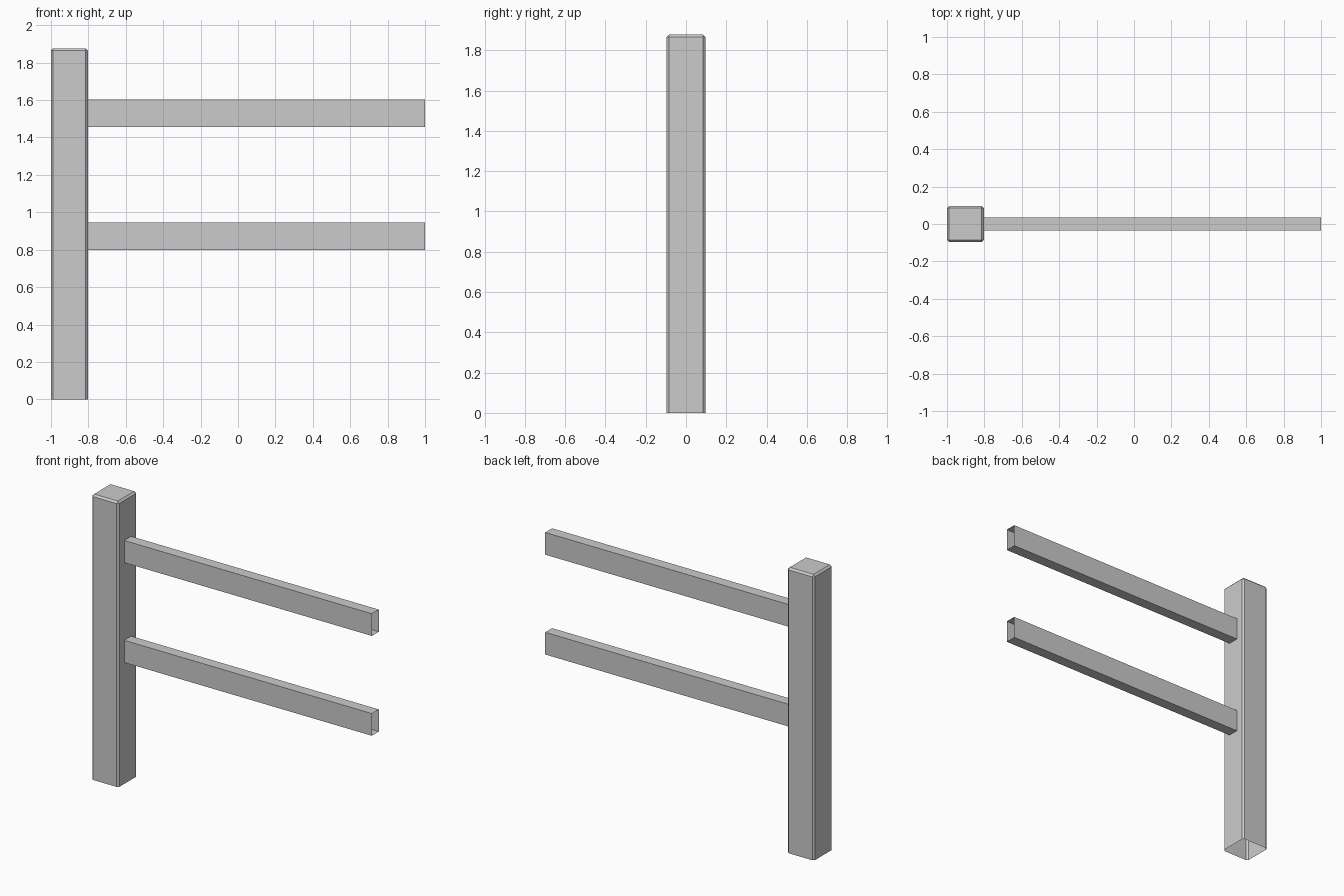
import bpy, bmesh
from mathutils import Vector

if "Cube" in bpy.data.objects:
    bpy.data.objects.remove(bpy.data.objects["Cube"])


def box(name, lo, hi, open_dirs, bevel=0.0):
    """Box between two corners, with the faces along open_dirs removed."""
    lo, hi = Vector(lo), Vector(hi)
    bm = bmesh.new()
    bmesh.ops.create_cube(bm, size=1)
    bmesh.ops.scale(bm, vec=hi - lo, verts=bm.verts)
    bmesh.ops.translate(bm, vec=(lo + hi) / 2, verts=bm.verts)
    bm.normal_update()
    gone = [f for f in bm.faces
            if any(f.normal.dot(Vector(d)) > 0.9 for d in open_dirs)]
    bmesh.ops.delete(bm, geom=gone, context='FACES')
    if bevel:
        edges = [e for e in bm.edges if not e.is_boundary]
        bmesh.ops.bevel(bm, geom=edges, offset=bevel, segments=1,
                        affect='EDGES', profile=0.5)
    mesh = bpy.data.meshes.new(name)
    bm.to_mesh(mesh)
    bm.free()
    obj = bpy.data.objects.new(name, mesh)
    bpy.context.collection.objects.link(obj)
    return obj


# Post: chamfered, open underneath
box("post", (-1, -0.097, 0), (-0.803, 0.097, 1.877), [(0, 0, -1)], 0.012)

# Rails: open-ended tubes butting against the post
for name, z in (("lower_rail", 0.799), ("upper_rail", 1.456)):
    box(name, (-0.803, -0.036, z), (1, 0.036, z + 0.146),
        [(1, 0, 0), (-1, 0, 0)])
